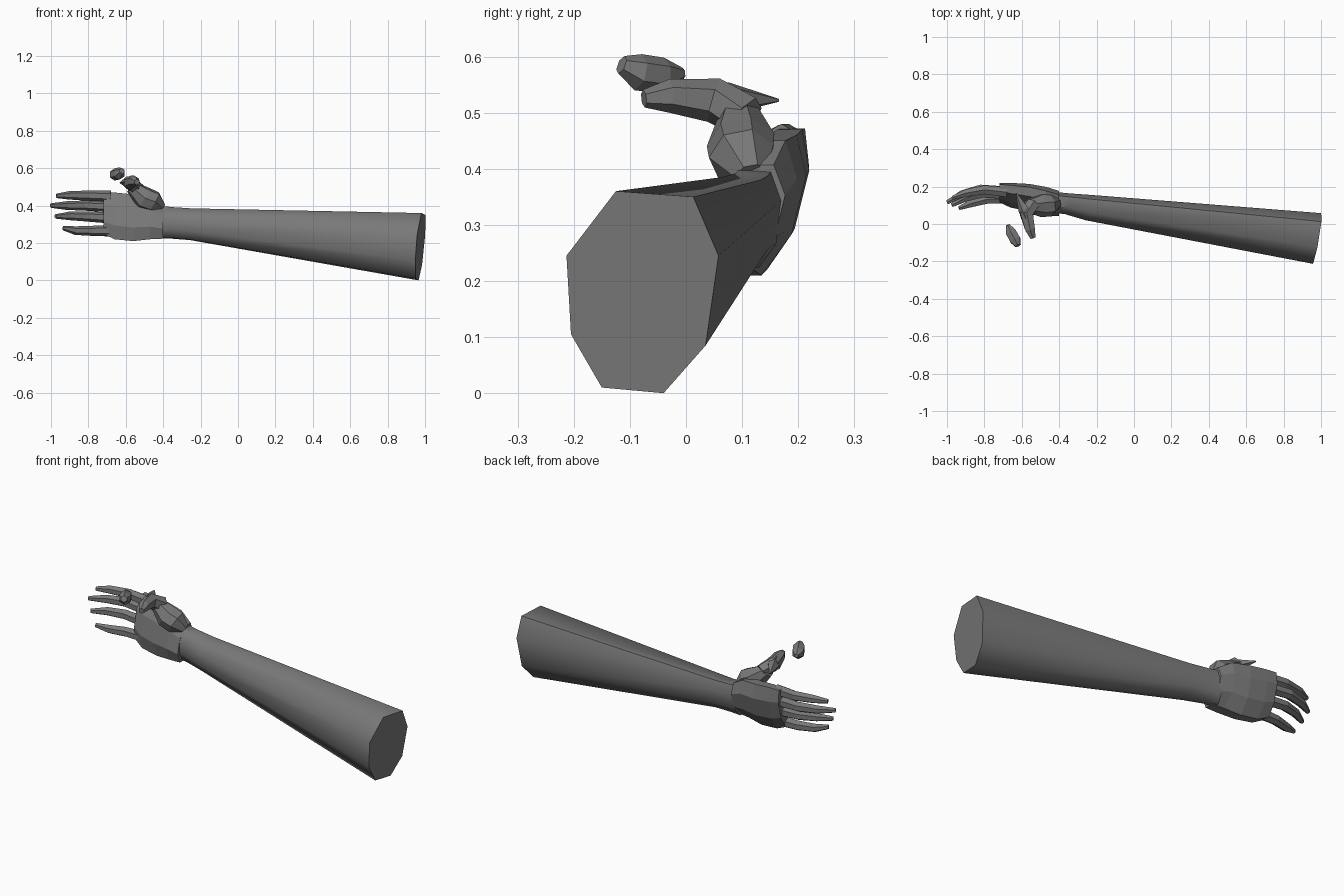
import bpy
import math
from mathutils import Vector

if "Cube" in bpy.data.objects:
    bpy.data.objects.remove(bpy.data.objects["Cube"], do_unlink=True)

skin = bpy.data.materials.new("dark_grey")
skin.use_nodes = True
colour = (0.19, 0.19, 0.19, 1)
skin.diffuse_color = colour
skin.node_tree.nodes["Principled BSDF"].inputs["Base Color"].default_value = colour


def loft(name, rings, smooth_angle=None):
    """Skin a list of equal-length rings and close both ends."""
    n = len(rings[0])
    verts = [p for ring in rings for p in ring]
    faces = [list(range(n)), list(range(len(verts) - n, len(verts)))[::-1]]
    for r in range(len(rings) - 1):
        for i in range(n):
            a, b = r * n + i, r * n + (i + 1) % n
            faces.append([b, a, a + n, b + n])
    mesh = bpy.data.meshes.new(name)
    mesh.from_pydata(verts, [], faces)
    mesh.materials.append(skin)
    obj = bpy.data.objects.new(name, mesh)
    bpy.context.collection.objects.link(obj)
    bpy.ops.object.select_all(action="DESELECT")
    obj.select_set(True)
    bpy.context.view_layer.objects.active = obj
    bpy.ops.object.mode_set(mode="EDIT")
    bpy.ops.mesh.select_all(action="SELECT")
    bpy.ops.mesh.normals_make_consistent(inside=False)
    bpy.ops.object.mode_set(mode="OBJECT")
    if smooth_angle:
        bpy.ops.object.shade_smooth_by_angle(angle=math.radians(smooth_angle))
    return obj


def tube(name, path, radii, sides=6, up=Vector((0, 0, 1))):
    """Faceted limb through the path points with a radius at each."""
    pts = [Vector(p) for p in path]
    rings = []
    for i, (p, radius) in enumerate(zip(pts, radii)):
        along = (pts[min(i + 1, len(pts) - 1)] - pts[max(i - 1, 0)]).normalized()
        side = along.cross(up).normalized()
        top = side.cross(along)
        rings.append([p + radius * (side * math.cos(t) + top * math.sin(t))
                      for t in (math.tau * (k + 0.5) / sides for k in range(sides))])
    return loft(name, rings)


# Forearm: uneven octagon at the elbow, narrowing to the wrist
elbow = [(-.125, .36), (.013, .35), (.058, .245), (.035, .085),
         (-.04, 0), (-.15, .01), (-.205, .105), (-.213, .245)]


def arm_ring(x, y, z, half_y, half_z):
    ring = []
    for ey, ez in elbow:
        u, v = (ey + .0775) / .1355, (ez - .18) / .18
        tilt = half_y * .16 * u + half_z * .08 * v
        ring.append((x + tilt, y + half_y * u, z + half_z * v))
    return ring


loft("forearm", [arm_ring(.974, -.0775, .18, .1355, .18),
                 arm_ring(-.25, .088, .3, .068, .085),
                 arm_ring(-.36, .108, .308, .056, .084),
                 arm_ring(-.42, .115, .312, .055, .088)], 60)


# Palm: flattened sections that lean forward toward the little finger
def palm_ring(x, y, z, half_y, half_z):
    ring = []
    for k in range(8):
        t = math.tau * (k + .5) / 8
        pz = z + half_z * math.sin(t) / math.cos(math.pi / 8)
        py = y + half_y * math.cos(t) / math.cos(math.pi / 8)
        ring.append((x, py + .25 * (pz - .35), pz))
    return ring


loft("palm", [palm_ring(-.4, .118, .315, .058, .092),
              palm_ring(-.47, .125, .335, .065, .115),
              palm_ring(-.56, .145, .335, .06, .125),
              palm_ring(-.66, .155, .345, .053, .125),
              palm_ring(-.72, .165, .36, .04, .112)])

# Fingers: root, middle joint, end joint and tip
fingers = {
    "index_finger": [(-.68, .17, .45), (-.8, .183, .453), (-.9, .165, .455), (-.97, .14, .452)],
    "middle_finger": [(-.69, .175, .395), (-.82, .187, .4), (-.92, .16, .4), (-1, .115, .4)],
    "ring_finger": [(-.69, .16, .335), (-.81, .165, .342), (-.9, .14, .345), (-.975, .1, .342)],
    "little_finger": [(-.68, .135, .265), (-.78, .133, .265), (-.87, .11, .266), (-.935, .085, .28)],
}
for name, path in fingers.items():
    tube(name, path, [.03, .027, .023, .012])

# Thumb: fleshy base, middle, pointed web and separate tip
tube("thumb_base", [(-.41, .115, .385), (-.45, .1, .42), (-.5, .1, .44), (-.57, .095, .5)],
     [.03, .06, .063, .035], 7)
tube("thumb_middle", [(-.54, .11, .49), (-.575, .05, .522), (-.555, -.03, .53), (-.54, -.075, .525)],
     [.04, .04, .03, .016])
tube("thumb_web", [(-.57, .03, .53), (-.59, .08, .525), (-.63, .165, .522)], [.028, .03, .003], 5)
tube("thumb_tip", [(-.675, -.005, .57), (-.66, -.04, .566), (-.635, -.085, .572), (-.62, -.115, .585)],
     [.01, .032, .033, .017])
